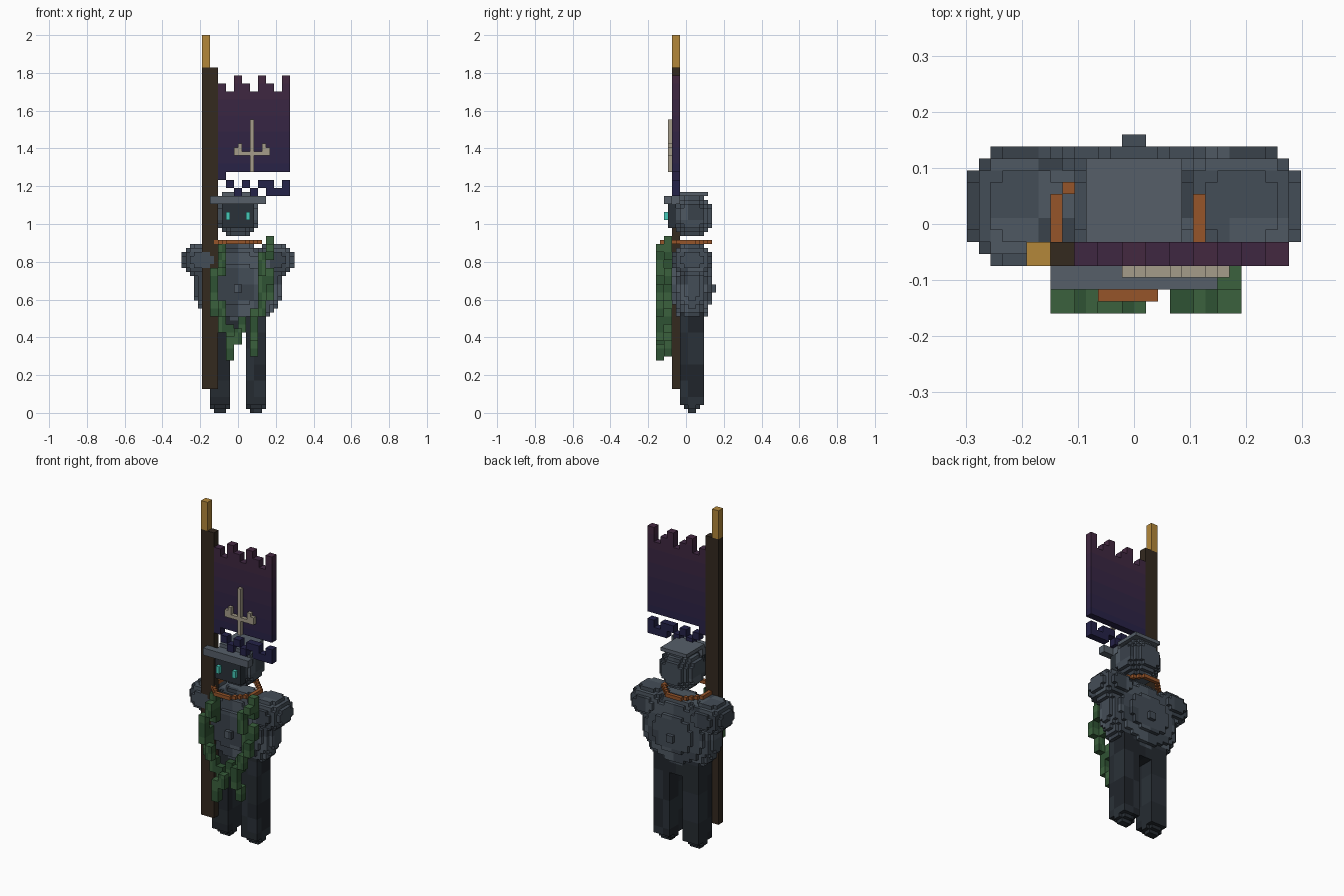
import bpy, bmesh, random
from itertools import product

if "Cube" in bpy.data.objects:
    bpy.data.objects.remove(bpy.data.objects["Cube"])

random.seed(4)
V = 2 / 94           # voxel edge
Y0 = -7.5            # y of voxel row 0

def mat(name, hexcol):
    m = bpy.data.materials.get(name) or bpy.data.materials.new(name)
    c = [int(hexcol[i:i + 2], 16) / 255 for i in (0, 2, 4)]
    m.diffuse_color = (*[v / 12.92 if v < .04 else ((v + .055) / 1.055) ** 2.4 for v in c], 1)
    m.use_nodes = True
    m.node_tree.nodes["Principled BSDF"].inputs["Base Color"].default_value = m.diffuse_color
    return m

def shades(name, cols):
    return [mat(f"{name}_{i}", c) for i, c in enumerate(cols)]

STONE = shades("stone", ["3a424b", "444d57", "4e5862"])
LEG = shades("dark_stone", ["20252b", "252b31", "2a3138"])
VINE = shades("moss", ["2f5233", "3b613d"])
CLOTH = shades("cloth", [f"{int(36+32*t):02x}{int(34+6*t):02x}{int(72-8*t):02x}"
                         for t in [i / 7 for i in range(8)]])

def voxels(name, cells, mats, pick=lambda c: 0):
    """Mesh of exposed voxel faces; cells are integer (x, row, z)."""
    cells = set(cells)
    bm = bmesh.new()
    verts = {}
    def vert(p):
        if p not in verts:
            verts[p] = bm.verts.new((p[0] * V, (p[1] + Y0) * V, p[2] * V))
        return verts[p]
    for c in sorted(cells):
        for a, s in product(range(3), (0, 1)):
            n = list(c)
            n[a] += 2 * s - 1
            if tuple(n) in cells:
                continue
            b, d = (a + 1) % 3, (a + 2) % 3
            quad = []
            for u, w in ((0, 0), (1, 0), (1, 1), (0, 1)):
                p = list(c)
                p[a] += s
                p[b] += u
                p[d] += w
                quad.append(vert(tuple(p)))
            f = bm.faces.new(quad if s else quad[::-1])
            f.material_index = pick(c)
    me = bpy.data.meshes.new(name)
    bm.to_mesh(me)
    bm.free()
    for m in mats:
        me.materials.append(m)
    ob = bpy.data.objects.new(name, me)
    bpy.context.collection.objects.link(ob)
    return ob

def box(x0, x1, y0, y1, z0, z1):
    return set(product(range(x0, x1), range(y0, y1), range(z0, z1)))

def blob(c, r, e=2.0):
    """Voxelised ellipsoid, centre c and radii r in voxel units."""
    rng = [range(int(c[i] - r[i]) - 1, int(c[i] + r[i]) + 2) for i in range(3)]
    return {p for p in product(*rng)
            if sum(abs((p[i] + .5 - c[i]) / r[i]) ** e for i in range(3)) <= 1.03}

def patch(c):        # blotchy stone shade in blocks
    return hash((c[0] // 4, c[1] // 4, c[2] // 4)) % 3

# Legs, tapering at the foot
for side, cx in (("left", -4.5), ("right", 4.5)):
    leg = set()
    for z in range(0, 25):
        rx, ry = (1.6, 1.2) if z < 1 else (2.1, 2.1) if z < 2 else (2.6, 3.1)
        for x, y in product(range(-8, 8), range(4, 14)):
            dx, dy = abs(x + .5 - cx) / rx, abs(y + .5 - 9) / ry
            if dx < 1 and dy < 1 and dx ** 2 + dy ** 2 < 1.4:
                leg.add((x, y, z))
    voxels(side + "_leg", leg, LEG, patch)

# Torso with belly and back studs, and hips
torso = blob((0, 9, 32), (11, 5, 10), 2.25)
torso |= box(-1, 1, 14, 15, 30, 32) | box(-1, 1, 3, 4, 30, 32)
voxels("torso", torso, STONE, patch)
voxels("hips", box(-5, 5, 6, 12, 20, 24), LEG, patch)

# Shoulders
for side, s in (("left", -1), ("right", 1)):
    voxels(side + "_shoulder", blob((9 * s, 9, 38), (5, 5, 4), 2.3), STONE, patch)

# Head, face plate, brim, eyes
voxels("head", blob((0, 9, 49), (5, 5, 5), 2.4) | blob((0, 9, 49), (2, 5.2, 2)), STONE, patch)
voxels("face_plate", box(-4, 4, 3, 5, 46, 52), [LEG[2]])
voxels("hat_brim", box(-7, 7, 2, 4, 52, 54) | box(-4, 4, 4, 6, 52, 54) | box(-4, 4, 5, 13, 54, 55),
       [mat("brim", "565f69")])
voxels("eyes", box(-3, -2, 2, 3, 48, 50) | box(2, 3, 2, 3, 48, 50), [mat("glow", "46c8b8")])

# Copper collar ring
ring = {(x, y, 42) for x, y in product(range(-7, 6), range(1, 14))
        if 5.5 <= ((x + 1) ** 2 + (y - 7) ** 2) ** .5 < 6.4}
voxels("collar", ring, [mat("copper", "96552a")])

# Hanging moss strands: (x, row, bottom z, top z), two voxels thick
strands = {
    "left_moss": [(-5, 2, 34, 42), (-5, 0, 36, 40), (-7, 0, 28, 36), (-7, 2, 24, 32), (-5, 0, 24, 28)],
    "right_moss": [(7, 2, 38, 44), (7, 0, 40, 42), (5, 0, 34, 40), (7, 2, 32, 36), (5, 2, 28, 34),
                   (7, 0, 28, 32), (5, 0, 24, 28), (3, 2, 22, 26), (3, 0, 18, 24), (3, 2, 14, 18)],
    "low_moss": [(-5, 2, 20, 24), (-3, 2, 18, 22), (-3, 0, 13, 19), (-1, 0, 17, 21), (0, 2, 20, 24)],
}
for name, runs in strands.items():
    cells = set()
    for x, y, z0, z1 in runs:
        cells |= box(x, x + 2, y, y + 2, z0, z1)
    voxels(name, cells, VINE, lambda c: hash((c[0] // 2, c[2] // 2)) % 2)

# Pole and gilded tip
voxels("pole", box(-9, -5, 4, 6, 6, 86), [mat("wood", "33291f")])
voxels("pole_tip", box(-9, -7, 4, 6, 86, 94), [mat("gold", "b3873a")])

# Banner cloth with notched top and tattered bottom
cloth = set()
for i in range(9):
    x = -5 + 2 * i
    cloth |= box(x, x + 2, 4, 6, 60 if i else 58, (82, 80, 84)[i % 3])
for x, z in ((-3, 56), (-1, 54), (3, 54), (1, 56), (5, 56), (7, 54), (9, 54), (11, 54), (11, 56), (7, 56)):
    cloth |= box(x, x + 2, 4, 6, z, z + 2)
voxels("banner", cloth, CLOTH, lambda c: min(7, (c[2] - 54) // 4))

# Emblem: stroke, crossbar, hooked ends mirrored about x = 3.5
mark = box(3, 4, 3, 4, 60, 73) | box(-1, 8, 3, 4, 64, 65)
for tip, hook in ((-1, 0), (7, 6)):
    mark |= box(tip, tip + 1, 3, 4, 64, 66) | box(hook, hook + 1, 3, 4, 65, 67)
voxels("emblem", mark, [mat("bone", "a59c8a")])
